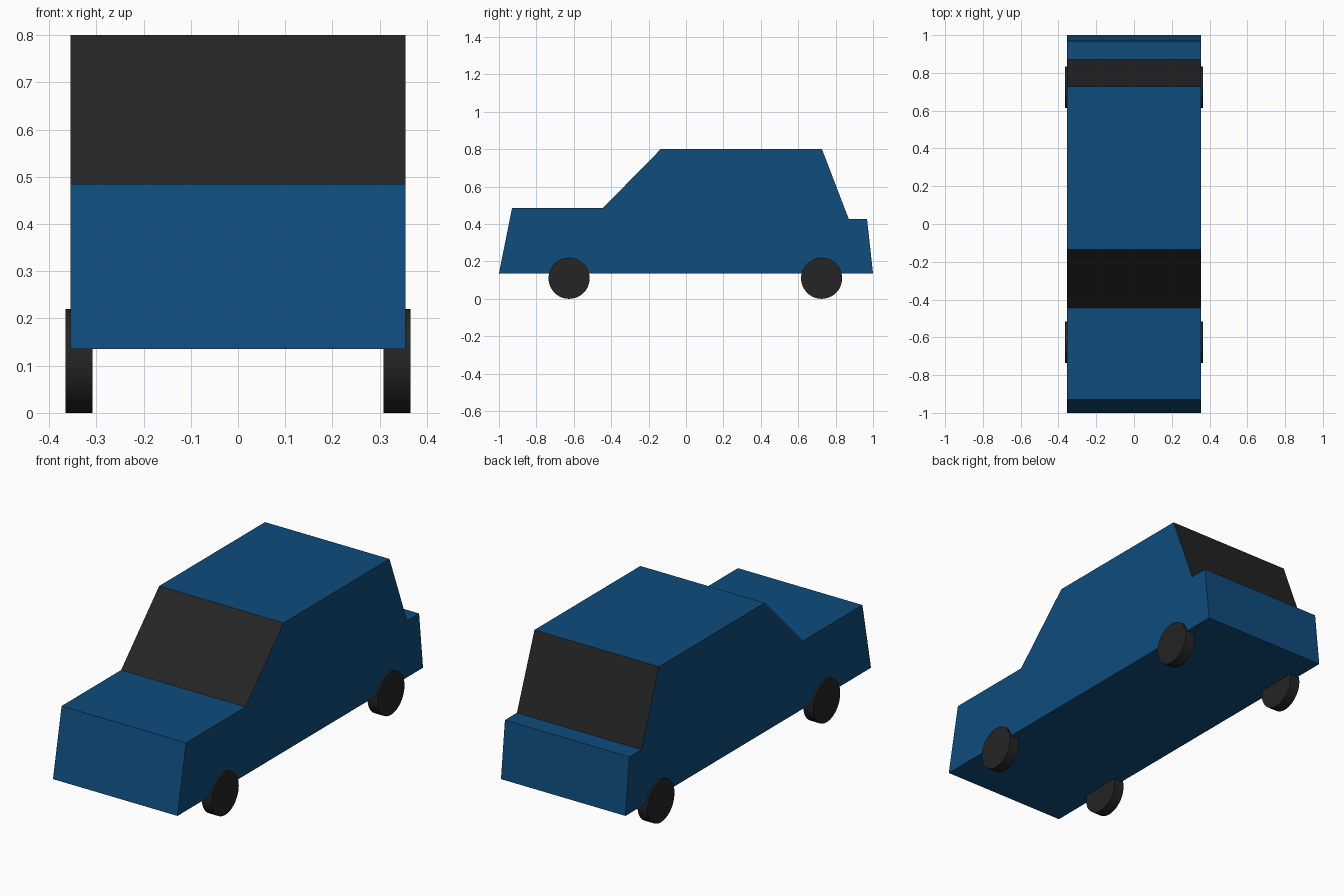
import bpy, bmesh, math
from mathutils import Matrix

if "Cube" in bpy.data.objects:
    bpy.data.objects.remove(bpy.data.objects["Cube"])


def material(name, rgb):
    m = bpy.data.materials.new(name)
    m.diffuse_color = (*rgb, 1)
    m.use_nodes = True
    m.node_tree.nodes["Principled BSDF"].inputs["Base Color"].default_value = m.diffuse_color
    return m


blue = material("blue_paint", (0.0048, 0.072, 0.205))
dark = material("dark_grey", (0.018, 0.018, 0.018))


def add_object(name, bm, mats):
    bmesh.ops.recalc_face_normals(bm, faces=bm.faces)
    me = bpy.data.meshes.new(name)
    bm.to_mesh(me)
    bm.free()
    for m in mats:
        me.materials.append(m)
    ob = bpy.data.objects.new(name, me)
    bpy.context.collection.objects.link(ob)
    return ob


# Body: side profile (y, z) extruded across the width
profile = [(-1, 0.135), (-0.93, 0.485), (-0.445, 0.485), (-0.135, 0.80),
           (0.727, 0.80), (0.87, 0.427), (0.968, 0.427), (1, 0.135)]
half_width = 0.355
bm = bmesh.new()
side = bm.faces.new([bm.verts.new((-half_width, y, z)) for y, z in profile])
new = bmesh.ops.extrude_face_region(bm, geom=[side], use_keep_orig=True)["geom"]
bmesh.ops.translate(bm, vec=(2 * half_width, 0, 0),
                    verts=[v for v in new if isinstance(v, bmesh.types.BMVert)])
bm.normal_update()
# Windscreen and rear window: sloped faces above the bonnet and boot
for f in bm.faces:
    zs = [v.co.z for v in f.verts]
    if min(zs) > 0.4 and max(zs) - min(zs) > 0.2:
        f.material_index = 1
add_object("car_body", bm, [blue, dark])

# Wheels
radius, wheel_width = 0.11, 0.057
for end, y in (("front", -0.625), ("rear", 0.725)):
    for label, s in (("left", 1), ("right", -1)):
        bm = bmesh.new()
        bmesh.ops.create_cone(bm, cap_ends=True, segments=48, radius1=radius,
                              radius2=radius, depth=wheel_width,
                              matrix=Matrix.Translation((s * 0.3365, y, radius))
                              @ Matrix.Rotation(math.pi / 2, 4, "Y"))
        for f in bm.faces:
            f.smooth = len(f.verts) == 4
        for e in bm.edges:
            e.smooth = all(len(f.verts) == 4 for f in e.link_faces)
        add_object(f"{end}_{label}_wheel", bm, [dark])
